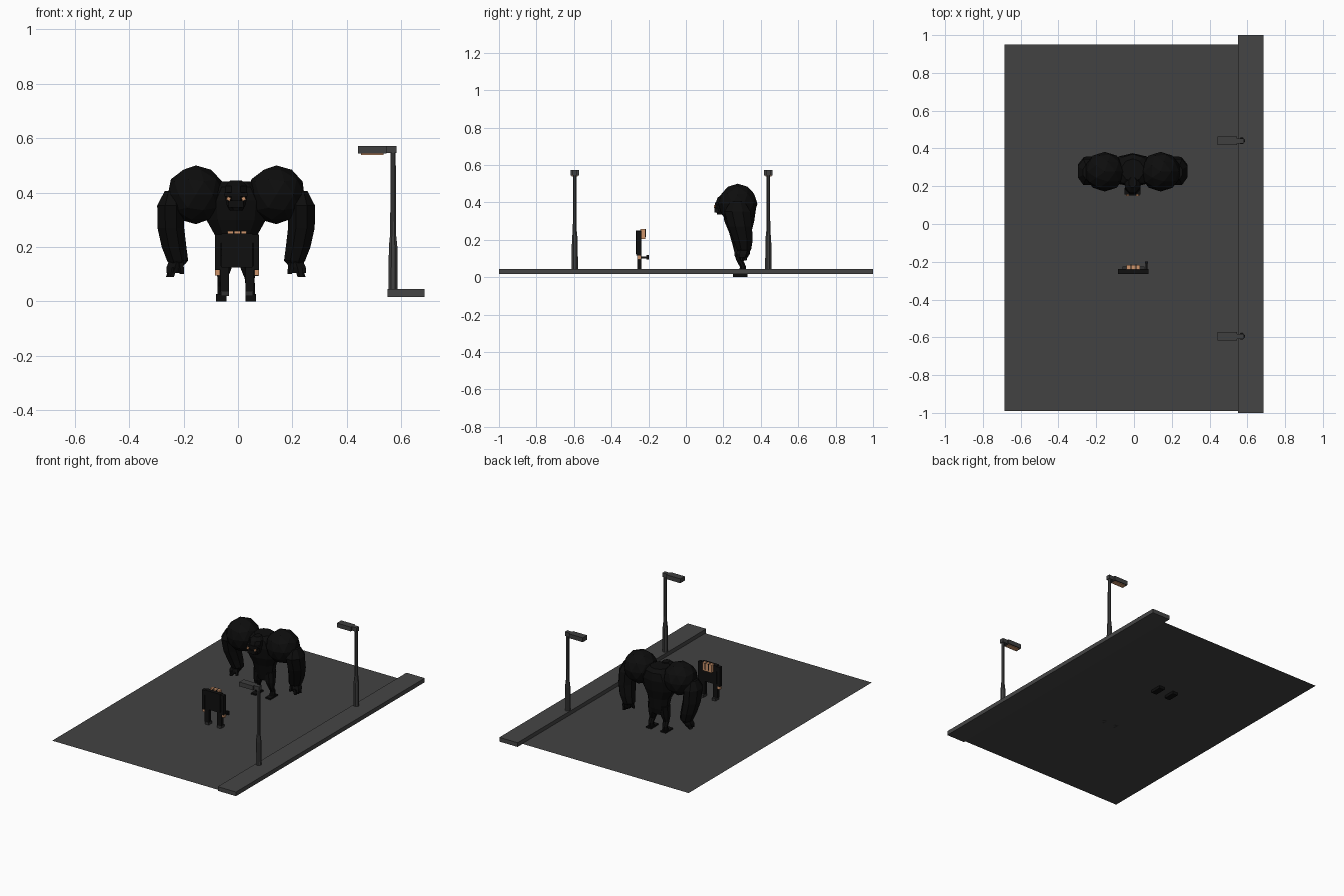
import bpy, bmesh, math
from mathutils import Vector, Matrix

if "Cube" in bpy.data.objects:
    bpy.data.objects.remove(bpy.data.objects["Cube"])


def mat(name, rgb):
    m = bpy.data.materials.new(name)
    m.diffuse_color = (*rgb, 1)
    m.use_nodes = True
    m.node_tree.nodes["Principled BSDF"].inputs["Base Color"].default_value = m.diffuse_color
    return m


ASPHALT = mat("asphalt", (0.055, 0.055, 0.055))
KERB = mat("kerb_grey", (0.06, 0.06, 0.06))
METAL = mat("lamp_metal", (0.05, 0.05, 0.05))
HIDE = mat("black_hide", (0.004, 0.004, 0.004))
CLOTH = mat("black_cloth", (0.005, 0.005, 0.005))
SHOE = mat("shoe_grey", (0.03, 0.03, 0.03))
SKIN = mat("skin", (0.62, 0.30, 0.15))


def finish(name, bm, material):
    bmesh.ops.recalc_face_normals(bm, faces=bm.faces)
    me = bpy.data.meshes.new(name)
    bm.to_mesh(me)
    bm.free()
    me.materials.append(material)
    ob = bpy.data.objects.new(name, me)
    bpy.context.collection.objects.link(ob)
    return ob


def box(name, x, y, z, material, turn=0):
    """Box from (min, max) ranges, optionally turned about y."""
    bm = bmesh.new()
    c = Vector((sum(x) / 2, sum(y) / 2, sum(z) / 2))
    size = (x[1] - x[0], y[1] - y[0], z[1] - z[0])
    bmesh.ops.create_cube(bm, size=1, matrix=Matrix.Translation(c)
                          @ Matrix.Rotation(turn, 4, 'Y') @ Matrix.Diagonal((*size, 1)))
    return finish(name, bm, material)


def loft(name, stations, n, material):
    """Closed skin over level rings (x, y, z, rx, ry)."""
    bm = bmesh.new()
    rings = []
    for x, y, z, rx, ry in stations:
        rings.append([bm.verts.new((x + rx * math.cos(2 * math.pi * (i + .5) / n),
                                    y + ry * math.sin(2 * math.pi * (i + .5) / n), z))
                      for i in range(n)])
    for a, b in zip(rings, rings[1:]):
        for i in range(n):
            bm.faces.new((a[i], a[(i + 1) % n], b[(i + 1) % n], b[i]))
    bm.faces.new(rings[0])
    bm.faces.new(rings[-1])
    return finish(name, bm, material)


def ball(name, centre, radii, material):
    bm = bmesh.new()
    bmesh.ops.create_icosphere(bm, subdivisions=2, radius=1,
                               matrix=Matrix.Translation(centre) @ Matrix.Diagonal((*radii, 1)))
    return finish(name, bm, material)


# Road sheet and raised pavement
bm = bmesh.new()
bm.faces.new([bm.verts.new(p) for p in ((-.685, -.99, .019), (.55, -.99, .019),
                                        (.55, .95, .019), (-.685, .95, .019))])
finish("road", bm, ASPHALT)
box("pavement", (.55, .685), (-1, 1), (.017, .045), KERB)

# Street lamps
for y in (-.595, .44):
    loft("lamp_base", [(.57, y, .045, .018, .018), (.57, y, .20, .017, .017),
                       (.57, y, .245, .012, .012)], 8, METAL)
    loft("lamp_post", [(.57, y, .24, .0115, .0115), (.57, y, .55, .0105, .0105)], 8, METAL)
    box("lamp_arm", (.54, .582), (y - .013, y + .013), (.545, .572), METAL)
    box("lamp_head", (.442, .545), (y - .023, y + .023), (.543, .572), METAL)
    box("lamp_light", (.452, .535), (y - .016, y + .016), (.539, .544), SKIN)

# Brute: torso and head
cx = -.007
loft("brute_torso", [(cx, .295, .13, .05, .035), (cx, .295, .17, .068, .045),
                     (cx, .29, .24, .08, .06), (cx, .285, .30, .115, .08),
                     (cx, .285, .37, .125, .09), (cx, .285, .42, .09, .085),
                     (cx, .285, .44, .06, .06)], 10, HIDE)
loft("brute_head", [(cx, .20, .335, .025, .035), (cx, .20, .355, .038, .045),
                    (cx, .20, .39, .045, .047), (cx, .21, .425, .043, .045),
                    (cx, .22, .445, .022, .028)], 8, HIDE)
box("brute_brow", (cx - .042, cx + .042), (.155, .19), (.385, .40), HIDE)
box("brute_jaw", (cx - .028, cx + .028), (.152, .19), (.345, .37), HIDE)

# Brute: limbs on both sides
for s in (-1, 1):
    def X(v):
        return cx + s * v
    ball("brute_shoulder", (X(.148), .277, .392), (.108, .105, .108), HIDE)
    loft("brute_arm", [(X(.238), .275, .405, .027, .04), (X(.24), .275, .352, .054, .075),
                       (X(.24), .29, .27, .053, .068), (X(.228), .305, .20, .049, .056),
                       (X(.215), .31, .15, .042, .042), (X(.217), .31, .135, .03, .03)], 8, HIDE)
    loft("brute_hand", [(X(.217), .31, .15, .033, .035), (X(.225), .305, .125, .036, .036),
                        (X(.232), .30, .105, .028, .03)], 6, HIDE)
    for k in range(3):
        loft("brute_finger", [(X(.23), .28 + k * .02, .125, .016, .011),
                              (X(.238 + .004 * k), .277 + k * .02, .09, .012, .008)], 5, HIDE)
    loft("brute_thumb", [(X(.205), .29, .145, .014, .014), (X(.198), .28, .10, .009, .01)], 5, HIDE)
    loft("brute_leg", [(X(.04), .295, .19, .036, .042), (X(.045), .29, .12, .03, .034),
                       (X(.05), .29, .085, .02, .02), (X(.052), .305, .055, .018, .018),
                       (X(.052), .30, .02, .018, .018)], 8, HIDE)
    box("brute_foot", sorted((X(.035), X(.073))), (.25, .328), (0, .028), HIDE)
    box("brute_eye", sorted((X(.021), X(.034))), (.149, .157), (.371, .384), SKIN, s * -.45)

# Small man facing the brute
mx = -.003
box("man_torso", (mx - .057, mx + .057), (-.266, -.237), (.125, .25), CLOTH)
box("man_head", (mx - .036, mx + .034), (-.242, -.217), (.205, .258), SKIN)
for k in (-1, 1):
    box("man_head_stripe", (mx + k * .013 - .003, mx + k * .013 + .003), (-.243, -.215),
        (.215, .2585), CLOTH)
for s in (-1, 1):
    def X(v):
        return mx + s * v
    box("man_arm", sorted((X(.06), X(.081))), (-.264, -.238), (.115, .243), CLOTH)
    box("man_shoulder", sorted((X(.05), X(.081))), (-.264, -.238), (.215, .245), CLOTH)
    box("man_hand", sorted((X(.064), X(.081))), (-.258, -.24), (.096, .116), SKIN)
    box("man_leg", sorted((X(.03), X(.062))), (-.26, -.239), (.035, .13), CLOTH)
    box("man_shoe", sorted((X(.031), X(.059))), (-.262, -.225), (.019, .036), SHOE)
# Object held out in front
box("held_barrel", (.06, .072), (-.25, -.202), (.1, .112), CLOTH)
box("held_tip", (.057, .075), (-.21, -.198), (.094, .119), CLOTH)
